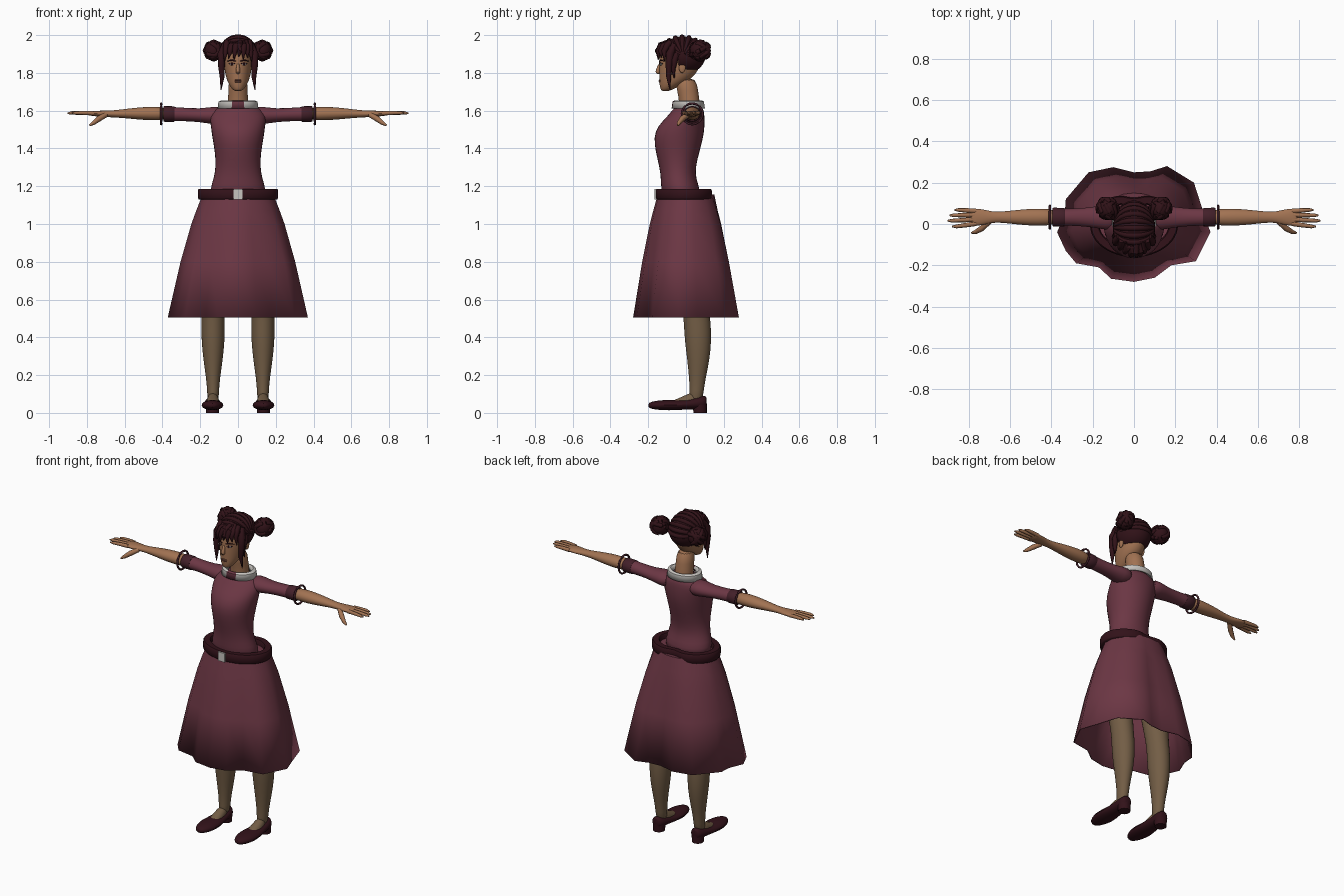
import bpy, bmesh
from math import sin, cos, pi, atan2, exp
from mathutils import Vector as V, Matrix

cube = bpy.data.objects.get("Cube")
if cube:
    bpy.data.objects.remove(cube)


def material(name, r, g, b):
    m = bpy.data.materials.new(name)
    m.use_nodes = True
    m.diffuse_color = (r, g, b, 1)
    bsdf = m.node_tree.nodes["Principled BSDF"]
    bsdf.inputs["Base Color"].default_value = (r, g, b, 1)
    bsdf.inputs["Roughness"].default_value = 0.7
    return m


DRESS = material("plum cloth", .15, .038, .058)
TRIM = material("dark plum trim", .055, .014, .022)
SKIN = material("skin", .36, .17, .085)
HOSE = material("tan stocking", .17, .11, .06)
HAIR = material("dark red hair", .03, .006, .009)
LEATHER = material("dark leather", .032, .006, .01)
WHITE = material("off white", .58, .56, .53)
LIPS = material("lips", .2, .075, .05)


def finish(name, bm, mats, mirror=False, subsurf=0, thick=0, angle=50):
    """Turn a bmesh into a smooth-shaded object with its modifiers."""
    bmesh.ops.recalc_face_normals(bm, faces=bm.faces)
    me = bpy.data.meshes.new(name)
    bm.to_mesh(me)
    bm.free()
    ob = bpy.data.objects.new(name, me)
    bpy.context.collection.objects.link(ob)
    for m in mats if isinstance(mats, list) else [mats]:
        me.materials.append(m)
    bpy.ops.object.select_all(action='DESELECT')
    ob.select_set(True)
    bpy.context.view_layer.objects.active = ob
    bpy.ops.object.shade_smooth_by_angle(angle=angle * pi / 180)
    if thick:
        ob.modifiers.new("thickness", 'SOLIDIFY').thickness = thick
    if subsurf:
        s = ob.modifiers.new("smooth", 'SUBSURF')
        s.levels = s.render_levels = subsurf
    if mirror:
        ob.modifiers.new("mirror", 'MIRROR')
    return ob


def skin_rings(bm, rings, caps=True, closed=True):
    """Bridge lists of points with quads."""
    vs = [[bm.verts.new(p) for p in ring] for ring in rings]
    n = len(vs[0])
    for a, b in zip(vs, vs[1:]):
        for i in range(n if closed else n - 1):
            j = (i + 1) % n
            bm.faces.new((a[i], a[j], b[j], b[i]))
    if caps:
        bm.faces.new(vs[0])
        bm.faces.new(vs[-1])


def oval(c, u, v, n=16):
    return [V(c) + V(u) * cos(2 * pi * i / n) + V(v) * sin(2 * pi * i / n) for i in range(n)]


def loft_z(name, rows, mat, x=0, **kw):
    """Rows of z, centre y, x radius, y radius."""
    bm = bmesh.new()
    skin_rings(bm, [oval((x, cy, z), (rx, 0, 0), (0, ry, 0)) for z, cy, rx, ry in rows])
    return finish(name, bm, mat, **kw)


def loft_x(name, rows, mat, **kw):
    """Rows of x, centre z, y radius, z radius, for the outstretched arm."""
    bm = bmesh.new()
    skin_rings(bm, [oval((x, .033, z), (0, ry, 0), (0, 0, rz)) for x, z, ry, rz in rows])
    return finish(name, bm, mat, **kw)


def loft_y(name, rows, mat, x, **kw):
    """Rows of y, bottom z, top z, half width."""
    bm = bmesh.new()
    skin_rings(bm, [oval((x, y, (a + b) / 2), (w, 0, 0), (0, 0, (b - a) / 2), 12)
                    for y, a, b, w in rows])
    return finish(name, bm, mat, **kw)


def tubes(name, paths, mat, n=8, **kw):
    """Tapered tubes; every path is a list of points with matching radii."""
    bm = bmesh.new()
    for pts, radii in paths:
        pts = [V(p) for p in pts]
        rings = []
        for i, (p, r) in enumerate(zip(pts, radii)):
            t = (pts[min(i + 1, len(pts) - 1)] - pts[max(i - 1, 0)]).normalized()
            u = t.cross(V((0, 1, 0) if abs(t.y) < .8 else (1, 0, 0))).normalized()
            rings.append(oval(p, u * r, t.cross(u) * r, n))
        skin_rings(bm, rings)
    return finish(name, bm, mat, **kw)


def balls(name, specs, mat, **kw):
    """Ellipsoids given as centre and radii."""
    bm = bmesh.new()
    for c, r in specs:
        bmesh.ops.create_uvsphere(bm, u_segments=20, v_segments=12, radius=1,
                                  matrix=Matrix.Translation(c) @ Matrix.Diagonal((*r, 1)))
    return finish(name, bm, mat, **kw)


# Bodice
loft_z("bodice", [(1.12, -.02, .15, .10), (1.19, -.03, .15, .105), (1.24, -.04, .132, .095),
                  (1.30, -.045, .12, .097), (1.38, -.045, .124, .118), (1.46, -.04, .14, .135),
                  (1.52, -.025, .147, .127), (1.57, 0, .155, .10), (1.605, .012, .13, .085),
                  (1.635, .015, .075, .06)], DRESS, subsurf=1)

# Skirt: folded hem outline blending up to an oval waist
hem = [(0, -.28), (.1, -.26), (.18, -.2), (.3, -.18), (.37, -.04), (.335, .06), (.29, .2), (.16, .28),
       (.08, .255), (0, .25), (-.1, .275), (-.22, .25), (-.33, .12), (-.335, .05), (-.372, -.04),
       (-.33, -.13), (-.28, -.19), (-.17, -.21), (-.11, -.265)]
rings = []
for z, t in [(1.155, 0), (1.07, .18), (1.0, .32), (.8, .63), (.505, 1)]:
    ring = []
    for x, y in hem:
        a = atan2(y / .15, x / .19)
        ring.append(V((.19 * cos(a), .15 * sin(a), z)).lerp(V((x, y, z)), t))
    rings.append(ring)
bm = bmesh.new()
skin_rings(bm, rings, caps=False)
bm.verts.ensure_lookup_table()
bm.faces.new(bm.verts[:len(hem)])
finish("skirt", bm, DRESS, thick=.006)


# Belt with a dip at the middle of the back, and buckle
def belt_ring(inset, z, n=48):
    out = []
    for i in range(n):
        a = 2 * pi * i / n
        x, y = (.213 - inset) * cos(a), (.156 - inset) * sin(a)
        if y > 0:
            y *= 1 - .16 * exp(-(x / .06) ** 2)
        out.append((x, y - .004, z))
    return out


bm = bmesh.new()
profile = [(.006, 1.13), (0, 1.137), (0, 1.178), (.006, 1.186), (.04, 1.186), (.045, 1.178), (.045, 1.13)]
skin_rings(bm, [belt_ring(i, z) for i, z in profile + profile[:1]], caps=False)
bmesh.ops.remove_doubles(bm, verts=bm.verts, dist=1e-5)
finish("belt", bm, LEATHER)
bm = bmesh.new()
bmesh.ops.create_cube(bm, size=1, matrix=Matrix.Translation((0, -.161, 1.157))
                      @ Matrix.Diagonal((.046, .009, .056, 1)))
finish("buckle", bm, WHITE)

# Collar: turned-down band with a cloth placket at the front
bm = bmesh.new()
N = 40
skin_rings(bm, [oval((0, .012, z), (rx, 0, 0), (0, ry, 0), N) for rx, ry, z in
                [(.108, .088, 1.612), (.103, .083, 1.648), (.085, .07, 1.655), (.062, .058, 1.64)]], caps=False)
for f in bm.faces:
    c = f.calc_center_median()
    f.material_index = int(c.y < 0 and abs(c.x) < .025)
finish("collar", bm, [WHITE, DRESS], thick=.005)

# Sleeves, bands, bracelets
loft_x("sleeves", [(.07, 1.572, .065, .05), (.14, 1.575, .062, .047), (.2, 1.575, .05, .036),
                   (.28, 1.58, .042, .036), (.34, 1.582, .042, .038), (.40, 1.583, .043, .039)],
       DRESS, mirror=True, subsurf=1)
loft_x("sleeve_bands", [(.335, 1.582, .043, .039), (.34, 1.582, .045, .041), (.39, 1.583, .046, .042),
                        (.395, 1.583, .042, .038)], TRIM, mirror=True)
loop = [(.407, .033 + .055 * cos(k * pi / 12), 1.583 + .055 * sin(k * pi / 12)) for k in range(25)]
tubes("bracelets", [(loop, [.006] * 25)], TRIM, mirror=True)

# Forearms, hands
loft_x("forearms", [(.37, 1.583, .038, .034), (.44, 1.585, .042, .037), (.5, 1.585, .042, .035),
                    (.58, 1.585, .034, .027), (.65, 1.583, .026, .019), (.69, 1.583, .028, .018),
                    (.73, 1.584, .039, .016), (.77, 1.585, .043, .014), (.795, 1.586, .038, .010)],
       SKIN, mirror=True, subsurf=1)
fingers = []
for y0, y1, tip in [(.002, -.012, .88), (.023, .016, .902), (.044, .042, .893), (.063, .068, .868)]:
    fingers.append(([(.765, y0, 1.586), (.81, (y0 + y1) / 2, 1.588), (tip - .02, y1, 1.588), (tip, y1, 1.586)],
                    [.012, .011, .009, .004]))
fingers.append(([(.70, .012, 1.578), (.735, -.02, 1.558), (.765, -.038, 1.535), (.785, -.043, 1.522)],
                [.014, .015, .011, .005]))
tubes("fingers", fingers, SKIN, mirror=True)

# Legs, feet, shoes
loft_z("legs", [(.05, .05, .03, .035), (.12, .057, .032, .038), (.18, .06, .037, .044), (.28, .066, .052, .06),
                (.38, .064, .063, .072), (.48, .06, .063, .073), (.56, .05, .063, .07), (.7, .03, .075, .08),
                (.9, 0, .085, .095), (1.1, -.01, .08, .1)], HOSE, x=.132, mirror=True, subsurf=1)
loft_y("feet", [(-.09, .02, .058, .03), (-.04, .02, .078, .036), (.01, .02, .102, .034), (.06, .02, .12, .03)],
       HOSE, .133, mirror=True, subsurf=1)
loft_y("shoes", [(-.2, .03, .05, .014), (-.185, .02, .06, .034), (-.14, .014, .068, .055), (-.09, .012, .07, .062),
                 (-.04, .014, .068, .057), (.02, .018, .074, .046), (.07, .018, .088, .044), (.1, .018, .093, .034),
                 (.11, .03, .085, .018)], LEATHER, .135, mirror=True, subsurf=1)
loft_z("shoe_heels", [(0, .075, .034, .035), (.05, .072, .038, .038)], LEATHER, x=.135, mirror=True)

# Neck and head
loft_z("neck", [(1.6, .02, .06, .06), (1.65, .018, .054, .055), (1.7, .01, .052, .056), (1.78, -.005, .052, .06)],
       SKIN, subsurf=1)
loft_z("head", [(1.703, -.11, .018, .02), (1.715, -.1, .033, .036), (1.74, -.08, .05, .062),
                (1.77, -.055, .063, .088), (1.81, -.04, .072, .105), (1.85, -.033, .077, .112),
                (1.9, -.03, .08, .114), (1.95, -.03, .07, .095), (1.975, -.03, .04, .05)], SKIN, subsurf=1)
tubes("nose", [([(0, -.134, 1.856), (0, -.146, 1.825), (0, -.152, 1.806), (0, -.142, 1.795)],
                [.007, .010, .015, .010])], SKIN, subsurf=1)
balls("ears", [((.078, -.02, 1.83), (.008, .018, .03))], SKIN, mirror=True)
balls("eyes", [((.031, -.132, 1.846), (.014, .006, .006))], WHITE, mirror=True)
balls("irises", [((.031, -.136, 1.846), (.006, .004, .006))], HAIR, mirror=True)
tubes("brows_and_lashes", [([(.012, -.141, 1.862), (.035, -.134, 1.868), (.056, -.116, 1.862)], [.003, .004, .002]),
                           ([(.015, -.140, 1.849), (.031, -.137, 1.853), (.048, -.124, 1.849)], [.002, .002, .002])],
      HAIR, mirror=True)
balls("lips", [((0, -.139, 1.761), (.022, .007, .004)), ((0, -.138, 1.753), (.018, .007, .005))], LIPS)

# Hair cap, open over the face
C, R = V((0, -.018, 1.893)), V((.1, .122, .1))
bm = bmesh.new()
bmesh.ops.create_uvsphere(bm, u_segments=32, v_segments=20, radius=1,
                          matrix=Matrix.Translation(C) @ Matrix.Diagonal((*R, 1)))
hidden = [f for f in bm.faces if f.calc_center_median().y < -.03 and f.calc_center_median().z < 1.91
          or f.calc_center_median().z < 1.812]
bmesh.ops.delete(bm, geom=hidden, context='FACES')
finish("hair_cap", bm, HAIR, thick=.012)

# Combed locks across the crown and back of the head
locks = []
for k in range(9):
    e = -.95 + k * .31
    pts = []
    for i in range(13):
        a = pi * (.04 + .92 * i / 12)
        d = V((cos(a), sin(a) * sin(e), sin(a) * cos(e)))
        pts.append(C + V((d.x * R.x, d.y * R.y, d.z * R.z)) * .97)
    locks.append((pts, [.006 + .008 * sin(pi * i / 12) for i in range(13)]))
tubes("crown_locks", locks, HAIR)

# Side buns with coiled locks
B = V((.128, .075, 1.918))
balls("buns", [(B, (.05, .055, .055))], HAIR, mirror=True)
coils = []
for tilt in range(4):
    rot = Matrix.Rotation(tilt * pi / 4, 3, 'Y') @ Matrix.Rotation(.5, 3, 'X')
    coils.append(([B + rot @ V((.046 * cos(k * pi / 8), .05 * sin(k * pi / 8), 0)) for k in range(17)], [.013] * 17))
tubes("bun_coils", coils, HAIR, mirror=True)

# Fringe and long face-framing locks
fringe = []
for x0, x1, z in [(-.06, -.072, 1.86), (-.035, -.05, 1.875), (-.01, -.022, 1.868), (.012, .004, 1.885),
                  (.03, .028, 1.872), (.045, .052, 1.88), (.062, .072, 1.86)]:
    y = -.15 + 7 * x1 * x1
    fringe.append(([(x0, -.08, 1.968), (x0, y + .015, 1.945), ((x0 + x1) / 2, y - .002, 1.915), (x1, y, z)],
                   [.014, .018, .014, .002]))
tubes("fringe", fringe, HAIR)
tubes("framing_locks", [([(.07, -.06, 1.95), (.086, -.085, 1.9), (.088, -.09, 1.84), (.084, -.092, 1.78),
                          (.09, -.085, 1.71)], [.016, .022, .018, .013, .002]),
                        ([(.08, -.04, 1.92), (.09, -.06, 1.87), (.085, -.068, 1.82), (.088, -.062, 1.77)],
                         [.015, .018, .012, .002])], HAIR, mirror=True)
